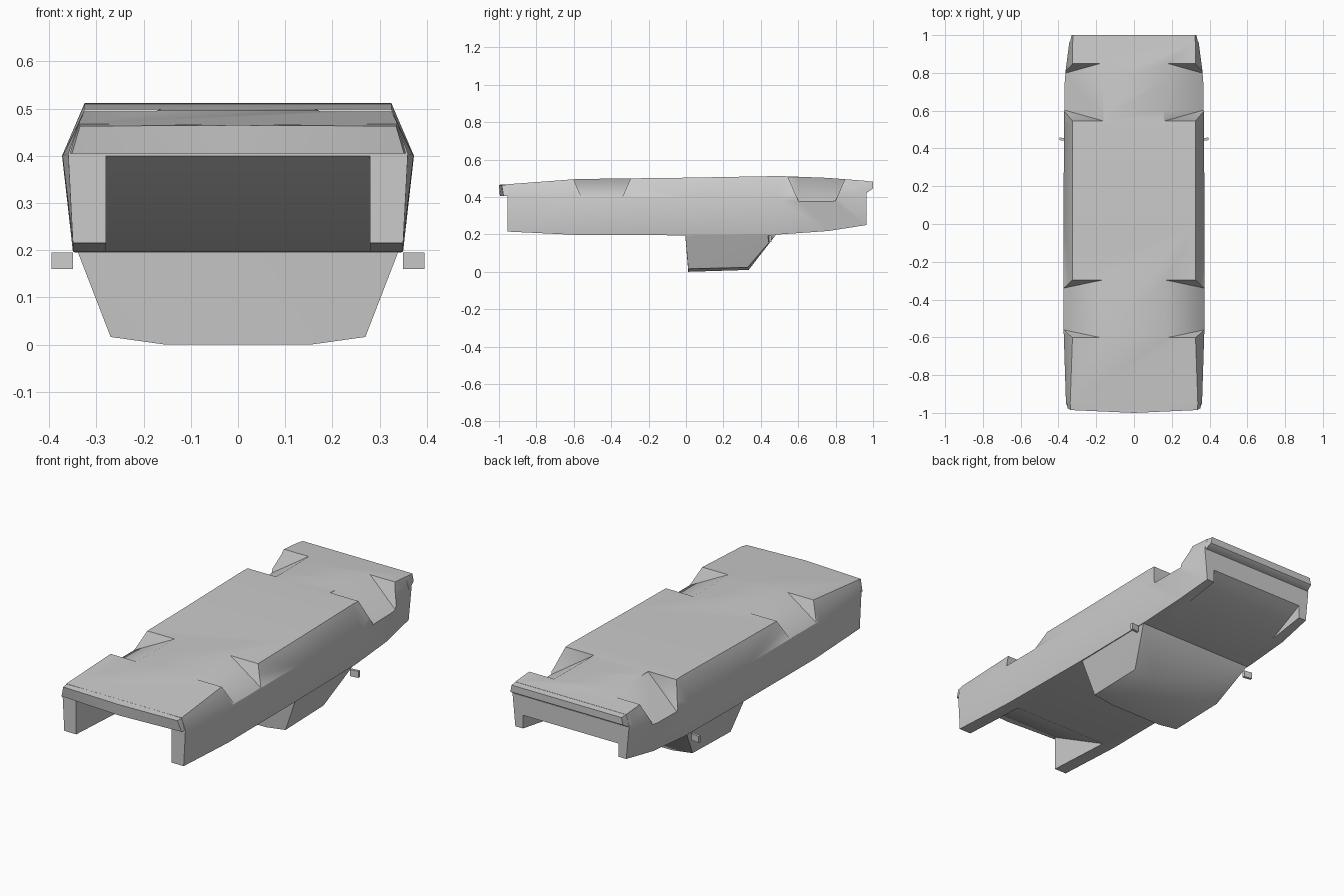
import bpy, bmesh, math

if "Cube" in bpy.data.objects:
    bpy.data.objects.remove(bpy.data.objects["Cube"], do_unlink=True)

grey = bpy.data.materials.new("plain_grey")
grey.use_nodes = True
grey.diffuse_color = (0.6, 0.6, 0.6, 1)
grey.node_tree.nodes["Principled BSDF"].inputs["Base Color"].default_value = (0.6, 0.6, 0.6, 1)


def finish(name, bm):
    """Turn a bmesh into a named object with the grey material."""
    bmesh.ops.recalc_face_normals(bm, faces=bm.faces)
    mesh = bpy.data.meshes.new(name)
    bm.to_mesh(mesh)
    bm.free()
    mesh.materials.append(grey)
    obj = bpy.data.objects.new(name, mesh)
    bpy.context.collection.objects.link(obj)
    return obj


def smooth(obj, degrees):
    obj.data.shade_smooth()
    obj.data.set_sharp_from_angle(angle=math.radians(degrees))


def hull(name, points):
    """Convex solid around a few points."""
    bm = bmesh.new()
    for p in points:
        bm.verts.new(p)
    result = bmesh.ops.convex_hull(bm, input=bm.verts)
    loose = [v for v in bm.verts if not v.link_faces]
    bmesh.ops.delete(bm, geom=loose, context='VERTS')
    bmesh.ops.dissolve_limit(bm, angle_limit=0.01, verts=bm.verts, edges=bm.edges)
    return finish(name, bm)


def both_sides(points):
    return points + [(-x, y, z) for x, y, z in points]


# Main body: sections along y, with a sunken panel between the end fenders
# y, fender z, panel z, bottom x, side x, side z, top x, top z
stations = [
    (-0.955, 0.215, 0.40, 0.35, 0.36, 0.405, 0.338, 0.468),
    (-0.58, 0.197, 0.197, 0.35, 0.372, 0.40, 0.325, 0.496),
    (0.0, 0.195, 0.195, 0.345, 0.373, 0.40, 0.325, 0.503),
    (0.5, 0.20, 0.20, 0.345, 0.371, 0.385, 0.325, 0.512),
    (0.76, 0.218, 0.218, 0.34, 0.369, 0.39, 0.325, 0.502),
    (0.965, 0.25, 0.32, 0.325, 0.342, 0.425, 0.325, 0.486),
]
inner_x = 0.28
bm = bmesh.new()
rings = []
for y, zb, zn, xb, xs, zs, xt, zt in stations:
    half = [(inner_x, zn), (inner_x, zb), (xb, zb), (xs, zs), (xt, zt)]
    loop = half + [(-x, z) for x, z in reversed(half)]
    rings.append([bm.verts.new((x, y, z)) for x, z in loop])
for a, b in zip(rings, rings[1:]):
    for i in range(len(a)):
        j = (i + 1) % len(a)
        bm.faces.new((a[i], a[j], b[j], b[i]))
bm.faces.new(rings[0])
bm.faces.new(rings[-1])
bmesh.ops.remove_doubles(bm, verts=bm.verts, dist=0.0005)
bmesh.ops.triangulate(bm, faces=bm.faces)
body = finish("body_shell", bm)

# Wheel wells: wedges that deepen towards the sides
wells = [("front", -0.605, -0.295, 0.045, 0.40, 0.501),
         ("rear", 0.545, 0.855, 0.06, 0.37, 0.508)]
for label, y0, y1, inset, floor, top in wells:
    for side in (1, -1):
        points = []
        for y, step in ((y0, inset), (y1, -inset)):
            points += [(side * 0.16, y, top), (side * 0.16, y, 0.6),
                       (side * 0.375, y + step, floor),
                       (side * 0.375, y, top), (side * 0.375, y, 0.6),
                       (side * 0.45, y + step, floor), (side * 0.45, y, 0.6),
                       (side * 0.45, y, top)]
        cutter = hull(label + "_well_cutter", points)
        cutter.hide_render = True
        mod = body.modifiers.new("well", 'BOOLEAN')
        mod.operation = 'DIFFERENCE'
        mod.solver = 'EXACT'
        mod.object = cutter
        bpy.context.view_layer.objects.active = body
        bpy.ops.object.modifier_apply(modifier=mod.name)
        bpy.data.objects.remove(cutter, do_unlink=True)
smooth(body, 48)

# End lips that overhang the fenders
front_lip = hull("front_lip", both_sides([
    (0, -1.0, 0.465), (0, -0.995, 0.405),
    (0.335, -0.985, 0.463), (0.352, -0.975, 0.405),
    (0.338, -0.93, 0.469), (0.36, -0.93, 0.405)]))
rear_lip = hull("rear_lip", both_sides([
    (0.322, 1.0, 0.482), (0.33, 1.0, 0.445), (0.335, 0.97, 0.425),
    (0.325, 0.94, 0.487), (0.345, 0.94, 0.425)]))

# Cabin hanging below the body, with a slightly cambered panel
cabin = hull("cabin", both_sides([
    (0.345, -0.005, 0.21), (0.347, 0.25, 0.22), (0.345, 0.49, 0.21),
    (0.27, 0.012, 0.016), (0.27, 0.33, 0.024),
    (0.155, 0.012, 0.0), (0.155, 0.335, 0.01)]))
for part in (front_lip, rear_lip, cabin):
    smooth(part, 48)

# Small side mirrors
for label, side in (("left", 1), ("right", -1)):
    hull(label + "_mirror", [
        (side * x, y + (0.006 if x > 0.36 else 0), z)
        for x in (0.35, 0.395) for y in (0.438, 0.452) for z in (0.16, 0.195)])
